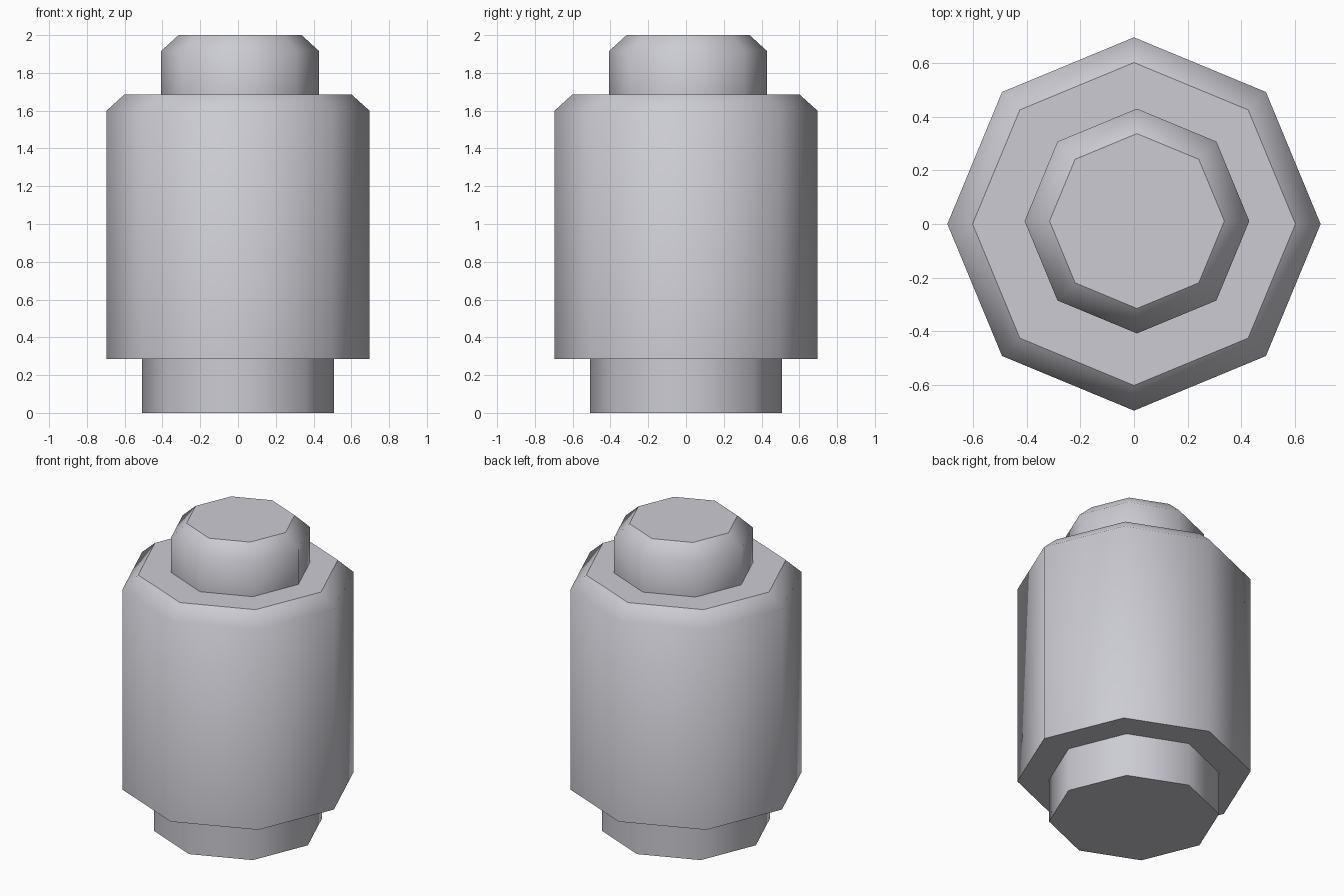
import bpy
import math

if "Cube" in bpy.data.objects:
    bpy.data.objects.remove(bpy.data.objects["Cube"])

SIDES = 8

grey = bpy.data.materials.new("light_grey")
grey.diffuse_color = (0.6, 0.6, 0.65, 1.0)
grey.use_nodes = True
grey.node_tree.nodes["Principled BSDF"].inputs["Base Color"].default_value = grey.diffuse_color


def lathe(name, profile, centre=(0.0, 0.0)):
    """Octagonal turned part from (radius, z) rings; smooth sides, flat end caps."""
    verts, faces = [], []
    for r, z in profile:
        for i in range(SIDES):
            a = 2 * math.pi * i / SIDES
            verts.append((centre[0] + r * math.cos(a), centre[1] + r * math.sin(a), z))
    for k in range(len(profile) - 1):
        for i in range(SIDES):
            j = (i + 1) % SIDES
            lo, hi = k * SIDES, (k + 1) * SIDES
            faces.append((lo + i, lo + j, hi + j, hi + i))
    faces.append(tuple(reversed(range(SIDES))))
    faces.append(tuple(range(len(verts) - SIDES, len(verts))))
    mesh = bpy.data.meshes.new(name)
    mesh.from_pydata(verts, [], faces)
    mesh.materials.append(grey)
    for p in mesh.polygons:
        p.use_smooth = len(p.vertices) == 4
    # keep the rims of the flat caps crisp
    rims = {tuple(sorted(e)) for p in mesh.polygons if len(p.vertices) == SIDES
            for e in p.edge_keys}
    for e in mesh.edges:
        e.use_edge_sharp = tuple(sorted(e.vertices)) in rims
    obj = bpy.data.objects.new(name, mesh)
    bpy.context.collection.objects.link(obj)
    return obj


# narrow foot
lathe("base", [(0.507, 0.0), (0.507, 0.285)])
# main barrel with chamfered top
lathe("body", [(0.696, 0.285), (0.696, 1.6), (0.602, 1.685)])
# slightly off-centre knob with chamfered top
lathe("cap", [(0.419, 1.685), (0.419, 1.915), (0.326, 2.0)], (0.011, 0.011))
